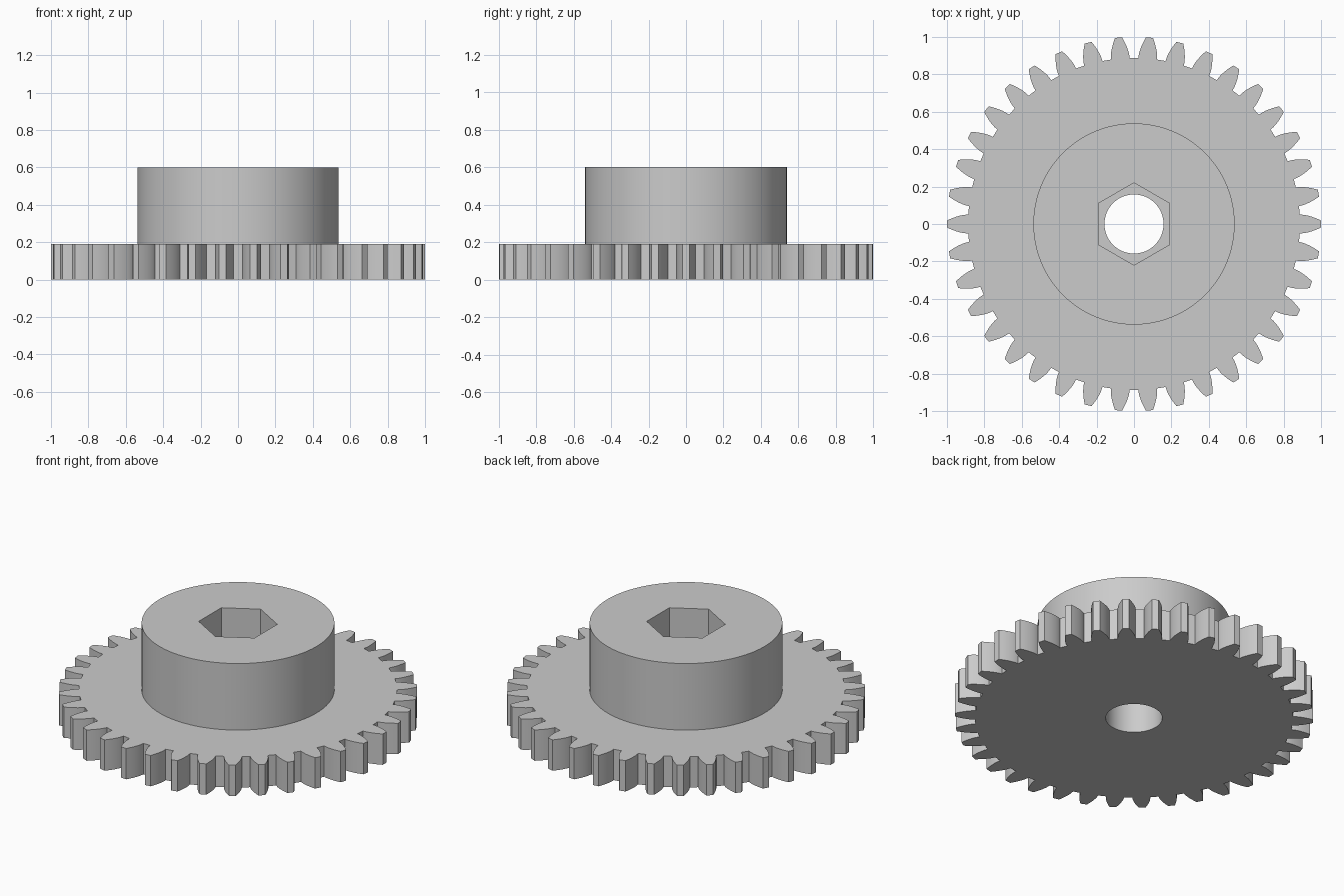
import bpy, bmesh, math
from math import pi, cos, sin, tan, acos, sqrt

if "Cube" in bpy.data.objects:
    bpy.data.objects.remove(bpy.data.objects["Cube"])

TEETH, MODULE = 38, 0.05
PITCH_R = TEETH * MODULE / 2
TIP_R, ROOT_R = PITCH_R + MODULE, PITCH_R - 1.25 * MODULE
BASE_R = PITCH_R * cos(math.radians(20))
WHEEL_Z, HUB_Z = 0.19, 0.60
HUB_R, BORE_R, HEX_R = 0.538, 0.158, 0.22


def involute(a):
    return tan(a) - a


def circle(radius, count, start=0.0):
    return [(radius * cos(start + 2 * pi * i / count),
             radius * sin(start + 2 * pi * i / count)) for i in range(count)]


def gear_outline(steps=6):
    """Involute spur gear profile with one tooth centred on +x."""
    flank = [(ROOT_R, 0)]
    half = pi / (2 * TEETH) + involute(math.radians(20))
    flank[0] = (ROOT_R, half)
    for i in range(steps + 1):
        r = BASE_R + (TIP_R - BASE_R) * i / steps
        flank.append((r, half - involute(acos(min(1, BASE_R / r)))))
    tooth = [(r, -a) for r, a in flank] + [(TIP_R, 0)] + [(r, a) for r, a in reversed(flank)]
    return [(r * cos(a + 2 * pi * k / TEETH), r * sin(a + 2 * pi * k / TEETH))
            for k in range(TEETH) for r, a in tooth]


bm = bmesh.new()


def wall(points, z0, z1):
    """Vertical wall along a closed profile; returns its lower and upper edge loops."""
    low = [bm.verts.new((x, y, z0)) for x, y in points]
    high = [bm.verts.new((x, y, z1)) for x, y in points]
    n = len(points)
    for i in range(n):
        j = (i + 1) % n
        bm.faces.new((low[i], low[j], high[j], high[i]))
    return [[bm.edges.get((ring[i], ring[(i + 1) % n])) for i in range(n)]
            for ring in (low, high)]


def cap(outer, inner):
    """Flat face between two loops at the same height."""
    bmesh.ops.triangle_fill(bm, use_beauty=True, edges=outer + inner)


# Toothed rim, hub, hexagonal socket and round bore
rim_low, rim_high = wall(gear_outline(), 0, WHEEL_Z)
hub_low, hub_high = wall(circle(HUB_R, 128), WHEEL_Z, HUB_Z)
hex_low, hex_high = wall(circle(HEX_R, 6, pi / 2), WHEEL_Z, HUB_Z)
bore_low, bore_high = wall(circle(BORE_R, 64), 0, WHEEL_Z)

# Underside, wheel top, hub top and socket floor
cap(rim_low, bore_low)
cap(rim_high, hub_low)
cap(hub_high, hex_high)
cap(hex_low, bore_high)
bmesh.ops.recalc_face_normals(bm, faces=bm.faces)

mesh = bpy.data.meshes.new("hubbed_gear")
bm.to_mesh(mesh)
bm.free()
gear = bpy.data.objects.new("hubbed_gear", mesh)
bpy.context.collection.objects.link(gear)

grey = bpy.data.materials.new("light_grey")
grey.diffuse_color = (0.6, 0.6, 0.6, 1)
grey.use_nodes = True
grey.node_tree.nodes["Principled BSDF"].inputs["Base Color"].default_value = grey.diffuse_color
mesh.materials.append(grey)

bpy.context.view_layer.objects.active = gear
gear.select_set(True)
bpy.ops.object.shade_smooth_by_angle(angle=math.radians(25))
